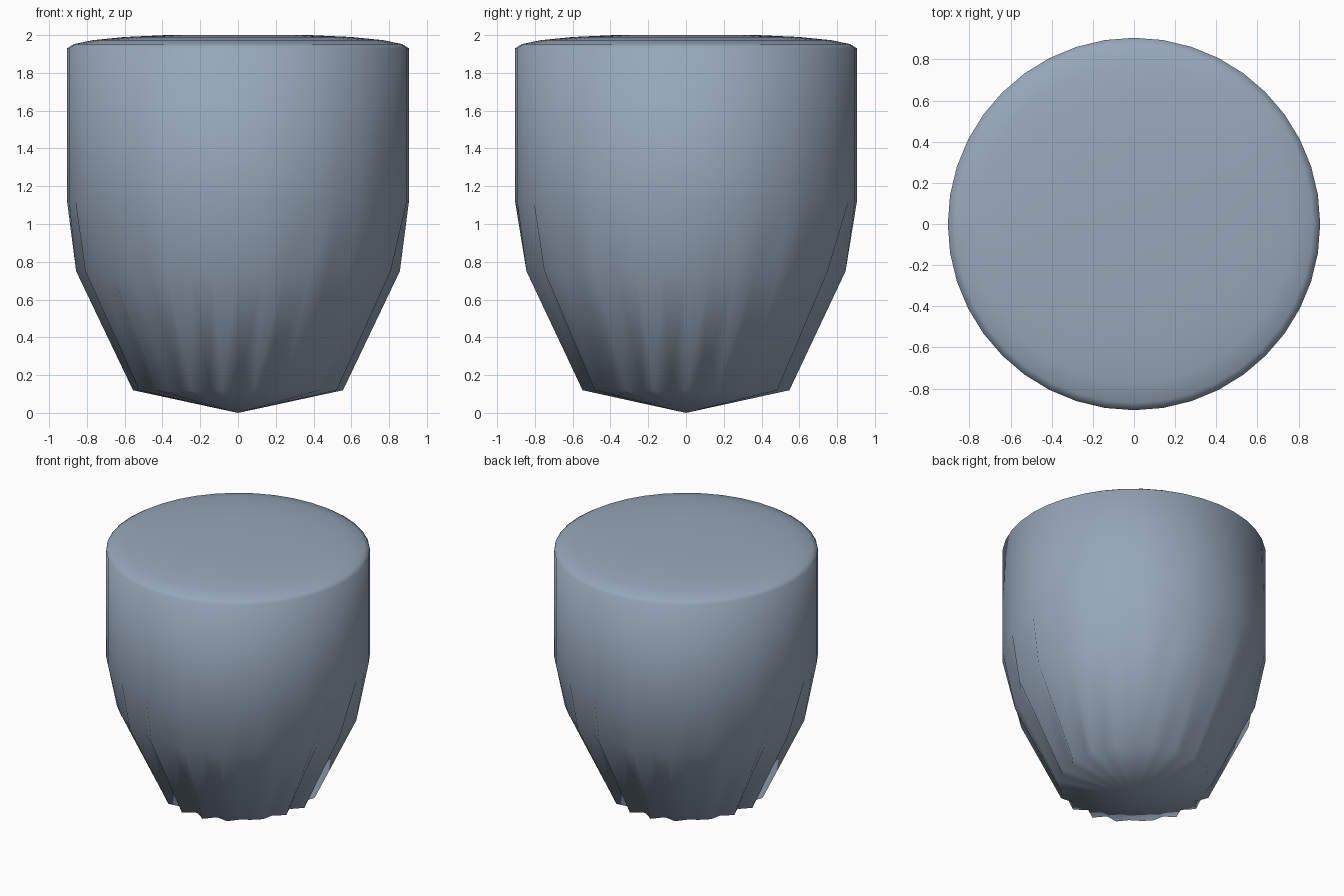
import bpy, bmesh, math

if "Cube" in bpy.data.objects:
    bpy.data.objects.remove(bpy.data.objects["Cube"])

SIDES = 40
FLUTES = 18

# Profile from the bottom up: radius, height, flute depth
PROFILE = [
    (0.522, 0.12, 0.034),
    (0.820, 0.75, 0.037),
    (0.905, 1.12, 0.0),
    (0.905, 1.93, 0.0),
    (0.870, 1.952, 0.0),
    (0.770, 1.973, 0.0),
    (0.600, 1.99, 0.0),
    (0.380, 2.0, 0.0),
]

bm = bmesh.new()

# Fluted rings of the body
rings = []
for radius, z, depth in PROFILE:
    ring = []
    for i in range(SIDES):
        a = 2 * math.pi * i / SIDES
        r = radius + depth * math.cos(FLUTES * a)
        ring.append(bm.verts.new((r * math.cos(a), r * math.sin(a), z)))
    rings.append(ring)

# Walls
for low, high in zip(rings, rings[1:]):
    for i in range(SIDES):
        j = (i + 1) % SIDES
        bm.faces.new((low[i], low[j], high[j], high[i]))

# Pointed underside and closed top
tip = bm.verts.new((0, 0, 0))
crown = bm.verts.new((0, 0, 2))
for i in range(SIDES):
    j = (i + 1) % SIDES
    bm.faces.new((tip, rings[0][j], rings[0][i]))
    bm.faces.new((crown, rings[-1][i], rings[-1][j]))

for f in bm.faces:
    f.smooth = True

mesh = bpy.data.meshes.new("fluted_body")
bm.to_mesh(mesh)
bm.free()

mat = bpy.data.materials.new("slate blue grey")
mat.diffuse_color = (0.31, 0.39, 0.49, 1)
mat.use_nodes = True
mat.node_tree.nodes["Principled BSDF"].inputs["Base Color"].default_value = mat.diffuse_color
mesh.materials.append(mat)
bpy.context.collection.objects.link(bpy.data.objects.new("fluted_body", mesh))
